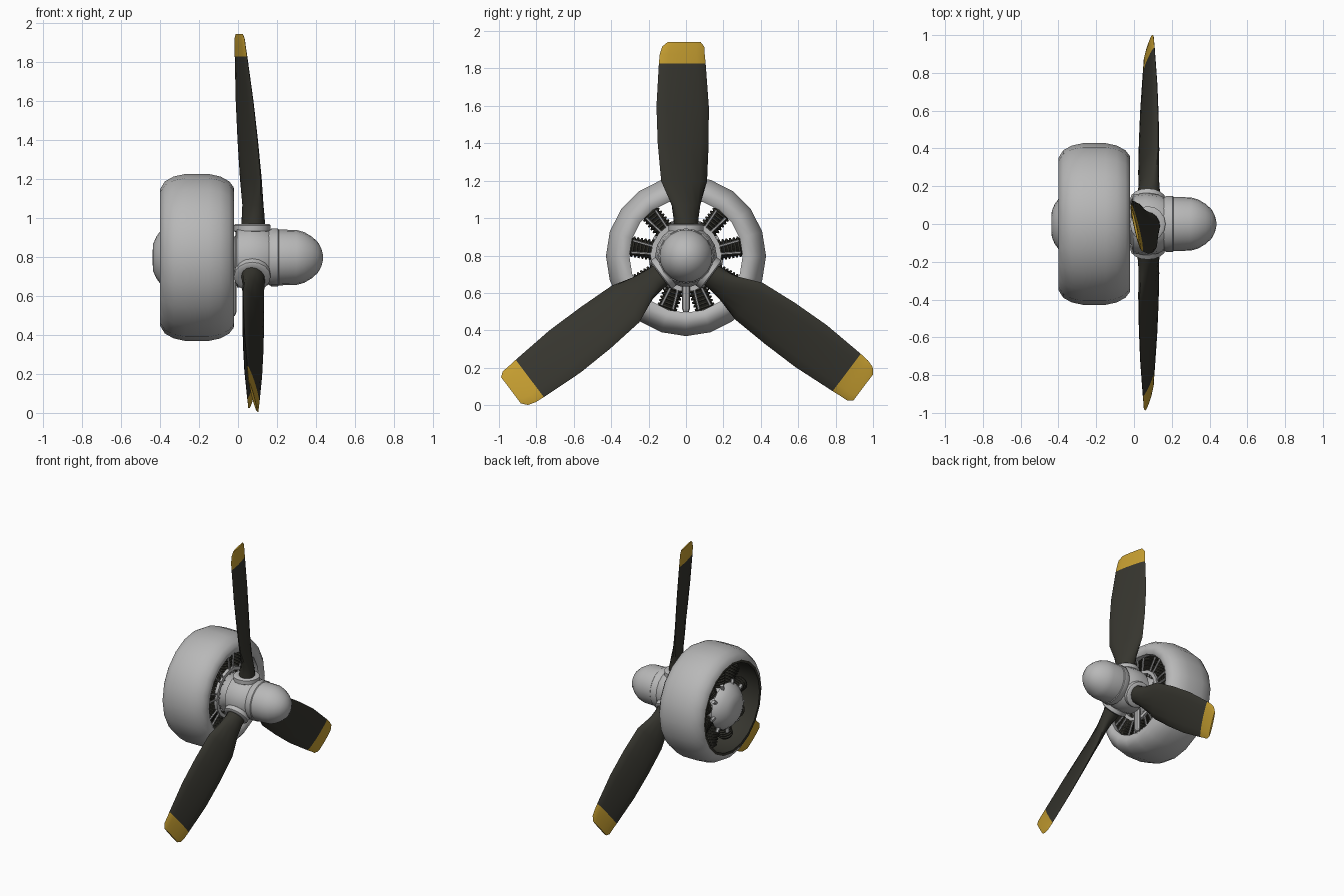
import bpy, bmesh, math
from mathutils import Matrix, Vector

if "Cube" in bpy.data.objects:
    bpy.data.objects.remove(bpy.data.objects["Cube"])

AXIS = Vector((0, 0, 0.797))  # thrust line, running along x


def material(name, rgb):
    m = bpy.data.materials.new(name)
    m.use_nodes = True
    m.diffuse_color = (*rgb, 1)
    m.node_tree.nodes["Principled BSDF"].inputs["Base Color"].default_value = (*rgb, 1)
    return m


GREY = material("pale grey metal", (0.48, 0.48, 0.48))
DARK = material("dark olive black", (0.037, 0.036, 0.028))
YELLOW = material("tip yellow", (0.56, 0.34, 0.03))


def finish(name, bm, mats, matrix=None, angle=40):
    if matrix:
        bm.transform(matrix)
    bm.transform(Matrix.Translation(AXIS))
    bmesh.ops.recalc_face_normals(bm, faces=bm.faces)
    mesh = bpy.data.meshes.new(name)
    bm.to_mesh(mesh)
    bm.free()
    ob = bpy.data.objects.new(name, mesh)
    bpy.context.collection.objects.link(ob)
    for m in mats:
        mesh.materials.append(m)
    bpy.ops.object.select_all(action="DESELECT")
    ob.select_set(True)
    bpy.context.view_layer.objects.active = ob
    bpy.ops.object.shade_smooth_by_angle(angle=math.radians(angle))
    return ob


def loft(bm, rings, closed=False):
    """Skin a list of point loops; cap both ends unless it closes on itself."""
    loops = [[bm.verts.new(p) for p in ring] for ring in rings]
    pairs = list(zip(loops, loops[1:]))
    if closed:
        pairs.append((loops[-1], loops[0]))
    else:
        bm.faces.new(loops[0])
        bm.faces.new(loops[-1])
    for a, b in pairs:
        for i in range(len(a)):
            j = (i + 1) % len(a)
            bm.faces.new((a[i], a[j], b[j], b[i]))


def lathe(bm, profile, sides, closed=False):
    """Turn (along, radius) points about x."""
    turns = [2 * math.pi * i / sides for i in range(sides)]
    loft(bm, [[(x, r * math.cos(t), r * math.sin(t)) for t in turns]
              for x, r in profile], closed)


def turned(name, profile, sides, mat, closed=False, matrix=None):
    bm = bmesh.new()
    lathe(bm, profile, sides, closed)
    return finish(name, bm, [mat], matrix)


def radial(angle, x=0.0):
    """Send the lathe axis outward at an angle, measured from +z toward -y."""
    return (Matrix.Translation((x, 0, 0)) @ Matrix.Rotation(angle, 4, "X")
            @ Matrix.Rotation(-math.pi / 2, 4, "Y"))


# Cowling: rounded ring, its inner wall dark
bm = bmesh.new()
lathe(bm, [(-0.40, 0.33), (-0.40, 0.35), (-0.375, 0.39), (-0.33, 0.415), (-0.27, 0.428),
           (-0.15, 0.428), (-0.09, 0.415), (-0.045, 0.39), (-0.022, 0.36), (-0.02, 0.325),
           (-0.035, 0.303), (-0.07, 0.303), (-0.10, 0.33), (-0.33, 0.35)], 20, True)
for f in bm.faces:
    c = f.calc_center_median()
    if c.x < -0.06 and math.hypot(c.y, c.z) < 0.345:
        f.material_index = 1
finish("cowling", bm, [GREY, DARK], angle=50)

# Crankcase with domed rear cover and nose case
turned("crankcase", [(-0.438, 0.03), (-0.435, 0.07), (-0.42, 0.105), (-0.395, 0.14),
                     (-0.36, 0.17), (-0.34, 0.175), (-0.33, 0.15), (-0.08, 0.15),
                     (-0.05, 0.12), (0.0, 0.10)], 20, GREY)
turned("ignition_ring", [(-0.075, 0.165), (-0.075, 0.19), (-0.05, 0.19), (-0.05, 0.165)],
       18, GREY, True)

# Nine finned cylinders in two aligned rows, with pushrods and rear bolts
fins = []
for i in range(8):
    at = 0.14 + i * 0.02
    fins += [(at, 0.045), (at + 0.004, 0.055), (at + 0.012, 0.055), (at + 0.016, 0.045)]
fins += [(0.305, 0.045), (0.315, 0.03)]
bm = bmesh.new()
pins = bmesh.new()
for i in range(9):
    a = 2 * math.pi * i / 9
    for x in (-0.12, -0.27):
        part = bmesh.new()
        lathe(part, fins, 12)
        part.transform(radial(a, x))
        tmp = bpy.data.meshes.new("cylinder_piece")
        part.to_mesh(tmp)
        part.free()
        bm.from_mesh(tmp)
        bpy.data.meshes.remove(tmp)
    for side in (-1, 1):
        bmesh.ops.create_cone(
            pins, cap_ends=True, segments=6, radius1=0.007, radius2=0.007, depth=0.15,
            matrix=Matrix.Rotation(a + side * 0.11, 4, "X")
            @ Matrix.Translation((-0.06, 0, 0.22)))
    bmesh.ops.create_cone(
        pins, cap_ends=True, segments=6, radius1=0.014, radius2=0.014, depth=0.04,
        matrix=Matrix.Rotation(a + math.pi / 9, 4, "X")
        @ Matrix.Translation((-0.355, 0, 0.18)))
finish("cylinders", bm, [DARK])
finish("pushrods", pins, [GREY])

# Oil sump pipe hanging below the nose
turned("sump_pipe", [(0.10, 0.022), (0.28, 0.022), (0.30, 0.014)], 8, GREY,
       matrix=radial(math.pi, -0.03))

# Spinner
turned("spinner", [(0.15, 0.135), (0.17, 0.148), (0.205, 0.148), (0.21, 0.143),
                   (0.30, 0.141), (0.34, 0.13), (0.38, 0.106), (0.41, 0.078),
                   (0.428, 0.045), (0.436, 0.012)], 20, GREY)

# Hub barrel
turned("hub", [(-0.015, 0.11), (-0.005, 0.155), (0.06, 0.165), (0.13, 0.155),
               (0.17, 0.135)], 18, GREY)

# Blade sections: radius, chord offset, chord, thickness, pitch in degrees
SECTIONS = [(0.12, 0, 0.13, 0.12, 30), (0.20, 0, 0.14, 0.11, 30),
            (0.27, 0, 0.17, 0.085, 28), (0.40, -0.01, 0.245, 0.055, 24),
            (0.60, -0.015, 0.272, 0.042, 21), (0.80, -0.018, 0.28, 0.032, 18),
            (1.03, -0.02, 0.25, 0.024, 14), (1.08, -0.02, 0.24, 0.021, 13),
            (1.12, -0.015, 0.225, 0.018, 13), (1.145, -0.01, 0.175, 0.012, 12)]


def blade(name, angle, length, lean):
    rings = []
    for r, off, chord, thick, pitch in SECTIONS:
        p = math.radians(pitch)
        shift = 0.078 + lean * max(0, r - 0.25)
        ring = []
        for k in range(14):
            t = 2 * math.pi * k / 14
            u = chord / 2 * math.cos(t)
            v = thick / 2 * math.sin(t)
            ring.append((shift - u * math.sin(p) + v * math.cos(p),
                         off + u * math.cos(p) + v * math.sin(p), r * length))
        rings.append(ring)
    # keep the projected chord at the listed width
    for ring, s in zip(rings, SECTIONS):
        k = 1 / math.cos(math.radians(s[4])) if s[0] > 0.3 else 1
        ring[:] = [(x, s[1] + (y - s[1]) * k, z) for x, y, z in ring]
    bm = bmesh.new()
    loft(bm, rings)
    for f in bm.faces:
        f.material_index = int(f.calc_center_median().z > 1.03 * length)
    finish(name, bm, [DARK, YELLOW], Matrix.Rotation(angle, 4, "X"), 45)


# Three blades, each with its root socket and collar
SPREAD = math.radians(127)
for name, angle, length, lean in (("top", 0, 1.0, -0.08), ("right", SPREAD, 1.03, 0.0),
                                  ("left", -SPREAD, 1.03, 0.0)):
    blade(name + "_blade", angle, length, lean)
    turned(name + "_blade_socket", [(0.0, 0.085), (0.13, 0.085), (0.135, 0.094), (0.165, 0.094),
                                    (0.172, 0.085), (0.172, 0.06)], 16, GREY,
           matrix=radial(angle, 0.073))
